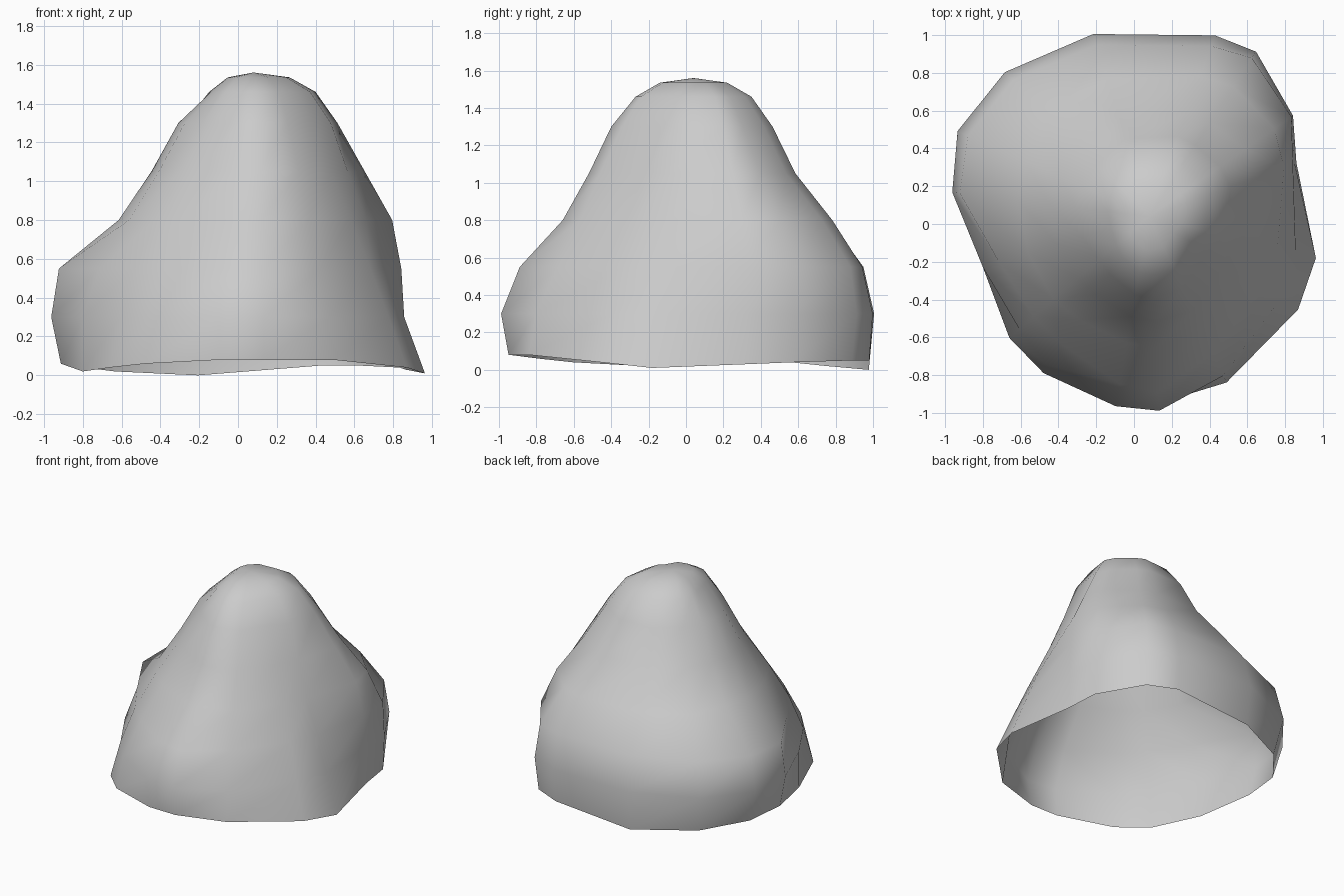
import bpy
import bmesh
from math import cos, sin, radians

# Remove the default cube only
old_cube = bpy.data.objects.get("Cube")
if old_cube:
    bpy.data.objects.remove(old_cube, do_unlink=True)

AXIS_X, AXIS_Y = 0.08, 0.04

# Directions of the boulder's edges around its axis, in degrees
EDGES = [-14, 20, 35, 57, 70, 107, 135, 156, 173, 197, 221, 236, 260, 273, 295, 328]
SIDES = len(EDGES)

# Uneven rim height along each edge, in hundredths
RIM_HEIGHTS = [1, 3, 4, 5, 5, 0, 2, 5, 6, 2, 4, 6, 8, 8, 8, 4]

# Cross-sections from the rim to the crown: height, then radii in hundredths
SECTIONS = [
    (None, [91, 83, 92, 101, 100, 98, 101, 104, 100, 92, 98, 100, 100, 99, 97, 93]),
    (0.30, [80, 82, 93, 104, 102, 101, 108, 111, 105, 92, 91, 95, 102, 103, 93, 82]),
    (0.55, [70, 81, 92, 100, 96, 95, 102, 105, 101, 83, 81, 82, 90, 93, 80, 71]),
    (0.80, [60, 76, 81, 82, 79, 76, 77, 71, 70, 67, 67, 66, 68, 70, 67, 59]),
    (1.05, [50, 61, 62, 59, 58, 56, 53, 52, 53, 51, 50, 50, 54, 56, 55, 47]),
    (1.30, [41, 46, 46, 45, 45, 43, 39, 39, 39, 37, 35, 37, 42, 44, 42, 36]),
    (1.46, [30, 34, 34, 33, 33, 31, 28, 25, 22, 21, 23, 26, 30, 31, 31, 26]),
]


def add_section(bm, heights, radii):
    """Add one closed ring of vertices around the boulder's axis."""
    ring = []
    for edge, radius, height in zip(EDGES, radii, heights):
        angle = radians(edge)
        x = AXIS_X + radius / 100 * cos(angle)
        y = AXIS_Y + radius / 100 * sin(angle)
        ring.append(bm.verts.new((x, y, height)))
    return ring


def bridge(bm, lower, upper):
    """Join two neighbouring rings with quads."""
    for side in range(SIDES):
        after = (side + 1) % SIDES
        bm.faces.new((lower[side], lower[after], upper[after], upper[side]))


def make_material(name, colour):
    material = bpy.data.materials.new(name)
    material.use_nodes = True
    material.diffuse_color = colour
    shader = material.node_tree.nodes["Principled BSDF"]
    shader.inputs["Base Color"].default_value = colour
    shader.inputs["Roughness"].default_value = 0.9
    return material


# Boulder shell, open underneath
bm = bmesh.new()
rings = []
for height, radii in SECTIONS:
    if height is None:
        heights = [rim / 100 for rim in RIM_HEIGHTS]
    else:
        heights = [height] * SIDES
    rings.append(add_section(bm, heights, radii))

# Rounded crown: a small ring closed by a single peak
crown = [radius * 0.58 for radius in SECTIONS[-1][1]]
rings.append(add_section(bm, [1.535] * SIDES, crown))
for lower, upper in zip(rings, rings[1:]):
    bridge(bm, lower, upper)
peak = bm.verts.new((AXIS_X, AXIS_Y, 1.56))
for side in range(SIDES):
    bm.faces.new((rings[-1][side], rings[-1][(side + 1) % SIDES], peak))

# Smooth shading over the low-poly shell
for face in bm.faces:
    face.smooth = True
bm.normal_update()

mesh = bpy.data.meshes.new("boulder")
bm.to_mesh(mesh)
bm.free()
mesh.materials.append(make_material("stone grey", (0.6, 0.6, 0.6, 1.0)))
boulder = bpy.data.objects.new("boulder", mesh)
bpy.context.collection.objects.link(boulder)
